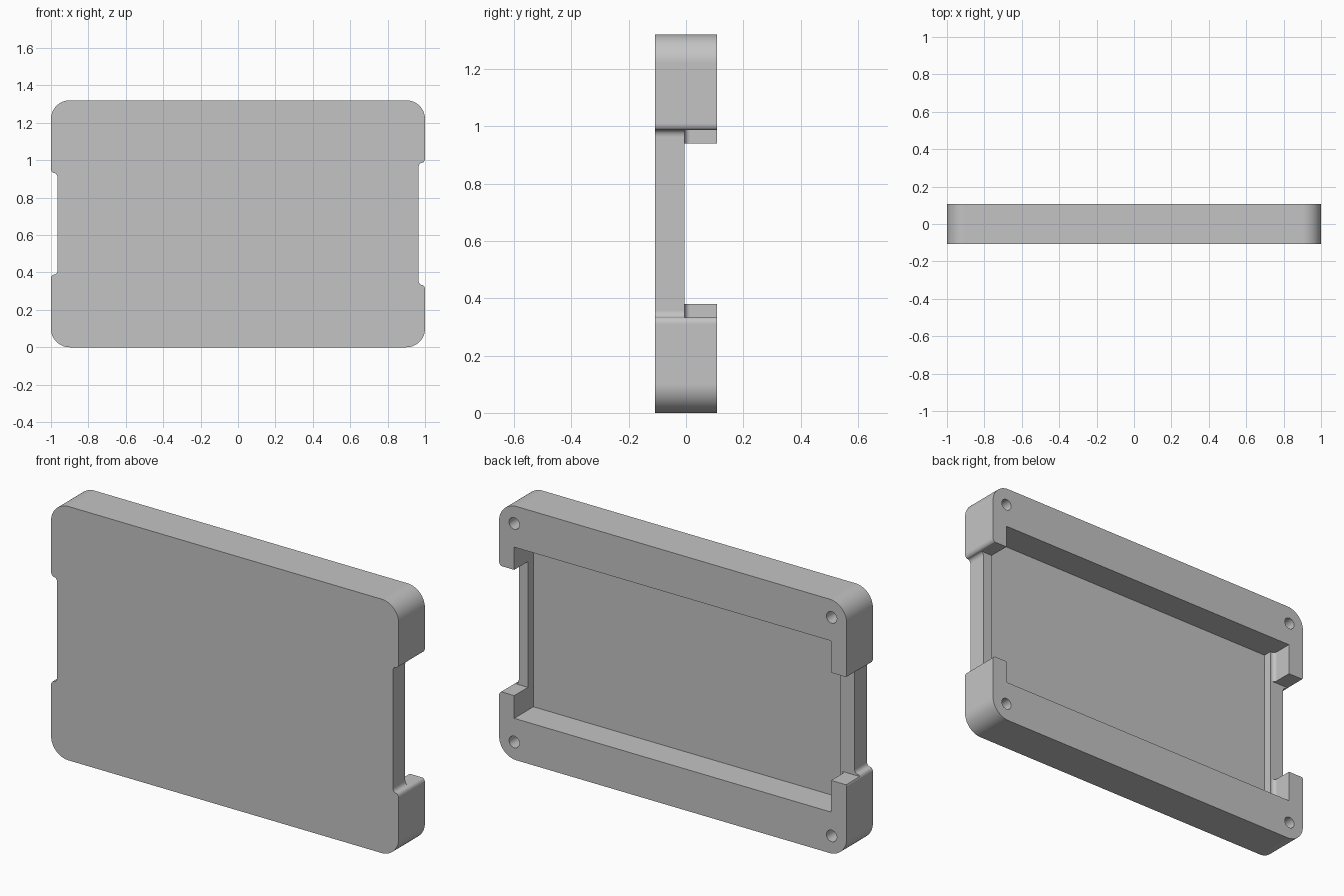
import bpy, bmesh
from math import sin, cos, radians
from mathutils import Vector

cube = bpy.data.objects.get("Cube")
if cube:
    bpy.data.objects.remove(cube, do_unlink=True)

HEIGHT, HALF_DEPTH = 1.32, 0.1075
LIP, FLOOR = -0.005, -0.05      # y of the port ledges and of the pocket floor


def arc(cx, cz, rx, rz, start, end, steps=10):
    angles = [radians(start + (end - start) * i / steps) for i in range(steps + 1)]
    return [(cx + rx * cos(a), cz + rz * sin(a)) for a in angles]


def prism(name, points, direction):
    """Extrude a closed 3D polygon along a vector."""
    bm = bmesh.new()
    face = bm.faces.new([bm.verts.new(p) for p in points])
    extruded = bmesh.ops.extrude_face_region(bm, geom=[face])["geom"]
    verts = [v for v in extruded if isinstance(v, bmesh.types.BMVert)]
    bmesh.ops.translate(bm, verts=verts, vec=Vector(direction))
    bmesh.ops.recalc_face_normals(bm, faces=bm.faces)
    mesh = bpy.data.meshes.new(name)
    bm.to_mesh(mesh)
    bm.free()
    obj = bpy.data.objects.new(name, mesh)
    bpy.context.collection.objects.link(obj)
    return obj


def box(name, x0, x1, y0, y1, z0, z1):
    base = [(x0, y0, z0), (x1, y0, z0), (x1, y1, z0), (x0, y1, z0)]
    return prism(name, base, (0, 0, z1 - z0))


def side_profile(notch_start):
    """Rounded corner and S-shaped notch entry, mirrored about mid height."""
    r, rx, rz = 0.1, 0.0172, 0.0235
    half = arc(1 - r, r, r, r, 270, 360, 14)
    half += arc(1 - rx, notch_start, rx, rz, 0, 90)
    half += arc(1 - rx, notch_start + 2 * rz, rx, rz, 270, 180)[1:]
    return half + [(x, HEIGHT - z) for x, z in reversed(half)]


# Shell with a shallow finger notch on each end
outline = side_profile(0.31)
outline += [(-x, z) for x, z in reversed(side_profile(0.365))]
shell = prism("case_shell", [(x, -HALF_DEPTH, z) for x, z in outline],
              (0, 2 * HALF_DEPTH, 0))

# Pocket open to the back, with a filleted ledge at one end
pocket_profile = [(0.913, FLOOR), (0.913, 0.2), (-0.91, 0.2)]
pocket_profile += arc(-0.89, LIP + 0.02, 0.02, 0.02, 180, 270, 8)
pocket_profile += [(-0.884, LIP), (-0.884, FLOOR)]
cutters = [prism("pocket_cutter", [(x, y, 0.215) for x, y in pocket_profile],
                 (0, 0, HEIGHT - 0.43))]

# Port openings through the end walls
for name, x0, x1, z0 in (("left_port_cutter", 0.85, 1.2, 0.333),
                         ("right_port_cutter", -1.2, -0.85, 0.38)):
    cutters.append(box(name, x0, x1, LIP, 0.25, z0, HEIGHT - z0))

# Blind screw holes in the corners
for x in (-0.913, 0.913):
    for z in (0.092, HEIGHT - 0.092):
        ring = arc(x, z, 0.03, 0.03, 0, 360, 24)[:-1]
        cutters.append(prism("screw_hole_cutter", [(px, -0.03, pz) for px, pz in ring],
                             (0, 0.25, 0)))

bpy.ops.object.select_all(action="DESELECT")
bpy.context.view_layer.objects.active = shell
shell.select_set(True)
for cutter in cutters:
    cutter.hide_render = True
    cut = shell.modifiers.new("cut", "BOOLEAN")
    cut.operation, cut.solver, cut.object = "DIFFERENCE", "EXACT", cutter
    bpy.ops.object.modifier_apply(modifier=cut.name)
    bpy.data.objects.remove(cutter, do_unlink=True)

# Plain grey finish with crisp edges
grey = bpy.data.materials.new("plain_grey")
grey.use_nodes = True
colour = (0.55, 0.55, 0.55, 1)
grey.diffuse_color = colour
grey.node_tree.nodes["Principled BSDF"].inputs["Base Color"].default_value = colour
shell.data.materials.clear()
shell.data.materials.append(grey)
for poly in shell.data.polygons:
    poly.material_index = 0
bpy.ops.object.shade_smooth_by_angle(angle=radians(30))
weighted = shell.modifiers.new("even_shading", "WEIGHTED_NORMAL")
weighted.keep_sharp = True
